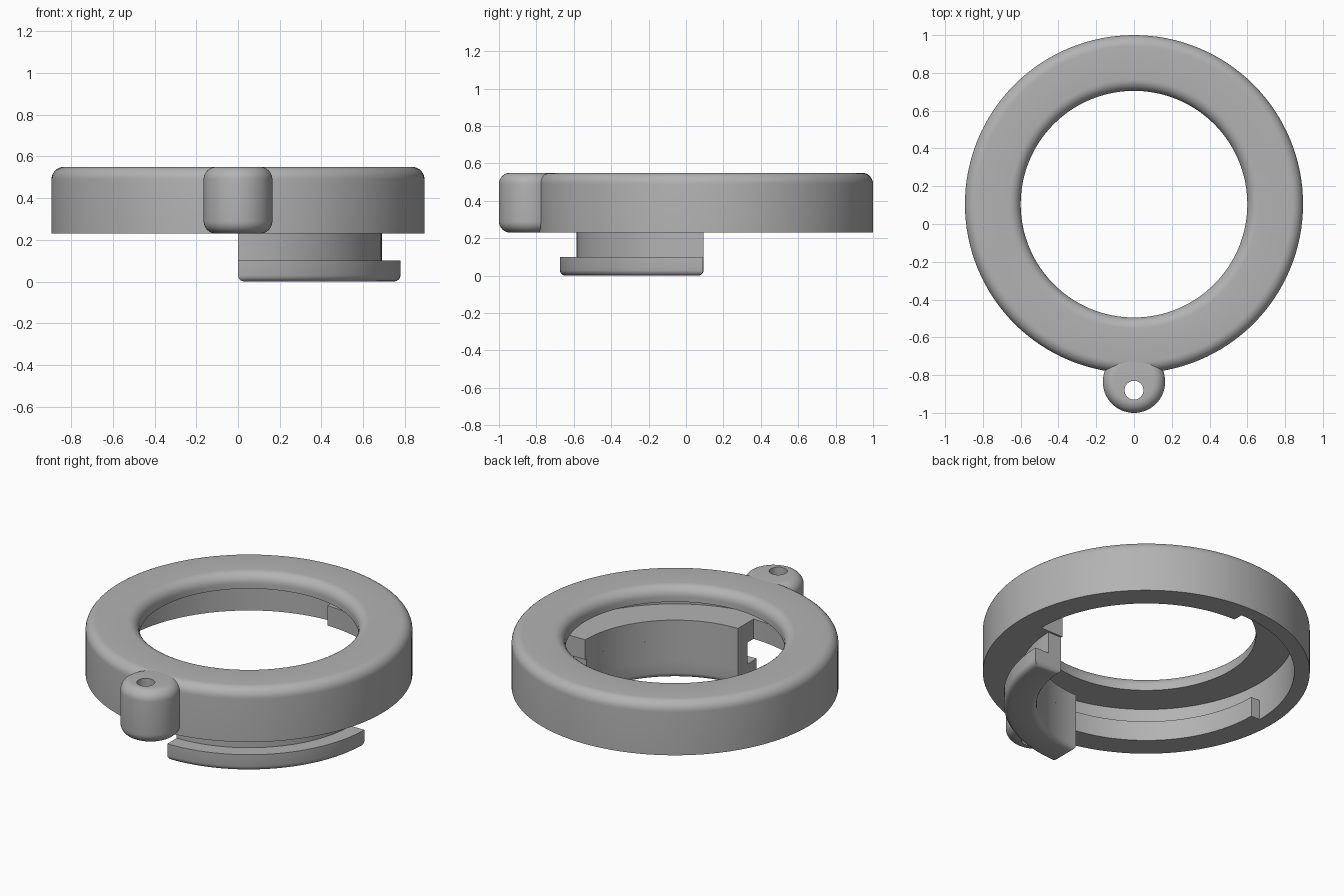
import bpy, bmesh, math
from math import cos, sin, pi, radians

cube = bpy.data.objects.get("Cube")
if cube:
    bpy.data.objects.remove(cube, do_unlink=True)

# Single plain grey
grey = bpy.data.materials.new("plain_grey")
grey.use_nodes = True
color = (0.45, 0.45, 0.45, 1)
grey.diffuse_color = color
grey.node_tree.nodes["Principled BSDF"].inputs["Base Color"].default_value = color

RING_Y = 0.105
TOP, BASE, ROOF, LEDGE = 0.55, 0.23, 0.46, 0.35
OUTER, HOLE, CAVITY, CATCH = 0.895, 0.6, 0.81, 0.75


def arc(cx, cz, r, start, end, n=8):
    """Points of a rounded profile corner, angles in degrees."""
    angles = [radians(start + (end - start) * i / n) for i in range(n + 1)]
    return [(cx + r * cos(a), cz + r * sin(a)) for a in angles]


def revolve(name, profile, center_y, start=0, end=360, steps=128, bevel=None):
    """Sweep a closed (radius, z) profile about a vertical axis."""
    full = end - start == 360
    bm = bmesh.new()
    rows = []
    for i in range(steps if full else steps + 1):
        a = radians(start + (end - start) * i / steps)
        rows.append([bm.verts.new((r * cos(a), r * sin(a), z)) for r, z in profile])
    n = len(profile)
    for i in range(steps):
        a, b = rows[i], rows[(i + 1) % len(rows)]
        for j in range(n):
            k = (j + 1) % n
            bm.faces.new((a[j], b[j], b[k], a[k]))
    if not full:
        bm.faces.new(rows[0])
        bm.faces.new(rows[-1])
    bmesh.ops.remove_doubles(bm, verts=bm.verts, dist=1e-5)
    bmesh.ops.recalc_face_normals(bm, faces=bm.faces)
    if bevel:
        # Round only the border of the bottom face
        low = [e for e in bm.edges if all(v.co.z < 1e-4 for v in e.verts)
               and any(abs(f.normal.z) < 0.5 for f in e.link_faces)]
        bmesh.ops.bevel(bm, geom=low, offset=bevel, segments=4, profile=0.5,
                        affect='EDGES', clamp_overlap=True)
    mesh = bpy.data.meshes.new(name)
    bm.to_mesh(mesh)
    bm.free()
    mesh.materials.append(grey)
    obj = bpy.data.objects.new(name, mesh)
    obj.location.y = center_y
    bpy.context.collection.objects.link(obj)
    return obj


def box_profile(r0, r1, z0, z1):
    return [(r0, z0), (r1, z0), (r1, z1), (r0, z1)]


def smooth(obj):
    bpy.ops.object.select_all(action='DESELECT')
    obj.select_set(True)
    bpy.context.view_layer.objects.active = obj
    bpy.ops.object.shade_smooth_by_angle(angle=radians(30))


# Ring: rounded top edges, hollow underneath
F = 0.06
ring_profile = ([(CAVITY, BASE), (OUTER, BASE)]
                + arc(OUTER - F, TOP - F, F, 0, 90)
                + arc(HOLE + F, TOP - F, F, 90, 180)
                + [(HOLE, ROOF), (CAVITY, ROOF)])
parts = [revolve("ring", ring_profile, RING_Y)]

# Catch flanges inside the cavity, leaving one open quarter
for name, start in (("catch_flange_left", 0), ("catch_flange_right", 180)):
    parts.append(revolve(name, box_profile(CATCH, CAVITY, BASE, LEDGE),
                         RING_Y, start, start + 90, 32))

# Hook: ledge joined to the ring, hanging wall and outward foot
HOOK = (-90, -1)
parts.append(revolve("hook_ledge", box_profile(HOLE, CAVITY, BASE, LEDGE), RING_Y, -90, 0, 32))
parts.append(revolve("hook_wall", box_profile(HOLE, 0.69, 0.1, BASE), RING_Y, *HOOK, 32))
parts.append(revolve("hook_foot", box_profile(HOLE, 0.78, 0, 0.1), RING_Y, *HOOK, 32, bevel=0.03))

# Eyelet lug with rounded ends
LUG_R, LUG_Y = 0.165, -0.835
lug_profile = ([(0, BASE)] + arc(LUG_R - F, BASE + F, F, -90, 0)
               + arc(LUG_R - F, TOP - F, F, 0, 90) + [(0, TOP)])
lug = revolve("eyelet_lug", lug_profile, LUG_Y, steps=64)
parts.append(lug)

# Cutters: the eyelet hole and the ring cavity
cutters = [
    revolve("eyelet_cutter", [(0, 0), (0.05, 0), (0.05, 1), (0, 1)], -0.88, steps=32),
    revolve("cavity_cutter", [(0, 0), (CAVITY + 0.01, 0), (CAVITY + 0.01, ROOF + 0.01), (0, ROOF + 0.01)], RING_Y),
]
for cutter in cutters:
    mod = lug.modifiers.new(cutter.name, 'BOOLEAN')
    mod.operation = 'DIFFERENCE'
    mod.solver = 'EXACT'
    mod.object = cutter
bpy.context.view_layer.update()
cut = bpy.data.meshes.new_from_object(lug.evaluated_get(bpy.context.evaluated_depsgraph_get()))
lug.modifiers.clear()
lug.data = cut
for cutter in cutters:
    bpy.data.objects.remove(cutter, do_unlink=True)

for part in parts:
    smooth(part)
